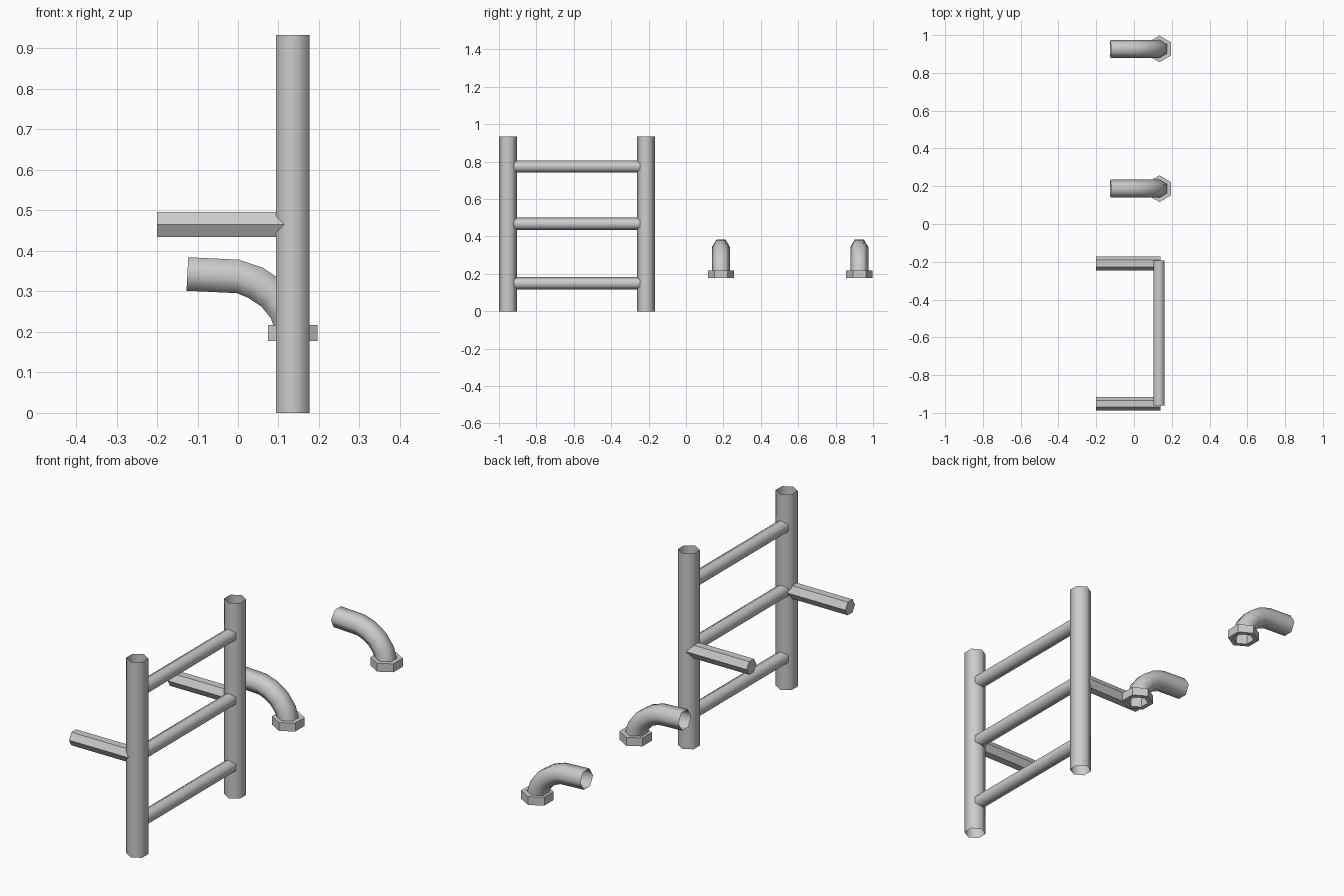
import bpy, bmesh
from math import cos, sin, radians, pi
from mathutils import Vector

if "Cube" in bpy.data.objects:
    bpy.data.objects.remove(bpy.data.objects["Cube"])

X, Y, Z = Vector((1, 0, 0)), Vector((0, 1, 0)), Vector((0, 0, 1))


def loft(name, rings, smooth=True, caps=False, closed=False):
    """Hexagonal skin; each ring = (centre, corner axis, flat axis, radius)."""
    bm = bmesh.new()
    loops = []
    for c, corner, flat, r in rings:
        loops.append([bm.verts.new(Vector(c) + r * (cos(i * pi / 3) * corner + sin(i * pi / 3) * flat))
                      for i in range(6)])
    pairs = list(zip(loops, loops[1:]))
    if closed:
        pairs.append((loops[-1], loops[0]))
    for a, b in pairs:
        for i in range(6):
            j = (i + 1) % 6
            bm.faces.new((a[i], a[j], b[j], b[i]))
    if caps:
        bm.faces.new(loops[0])
        bm.faces.new(loops[-1])
    bmesh.ops.recalc_face_normals(bm, faces=bm.faces)
    # open tubes: make sure the skin faces away from its first ring centre
    if not caps and not closed:
        bm.faces.ensure_lookup_table()
        f = bm.faces[0]
        f.normal_update()
        mid = (Vector(rings[0][0]) + Vector(rings[1][0])) / 2
        if f.normal.dot(f.calc_center_median() - mid) < 0:
            bmesh.ops.reverse_faces(bm, faces=bm.faces)
    for f in bm.faces:
        f.smooth = smooth
    mesh = bpy.data.meshes.new(name)
    bm.to_mesh(mesh)
    bm.free()
    obj = bpy.data.objects.new(name, mesh)
    bpy.context.collection.objects.link(obj)
    return obj


PX = 0.135  # common x of posts, rungs and flanges

# upright posts with wall stubs
for side, y, stub_y in (("front", -0.952, -0.952), ("back", -0.214, -0.209)):
    loft(side + "_post", [((PX, y, z), Y, X, 0.048) for z in (0, 0.933)])
    loft(side + "_wall_stub", [((x, stub_y, 0.465), Y, Z, 0.036) for x in (-0.2, 0.14)],
         smooth=False, caps=True)

# rungs
for n, z in enumerate((0.149, 0.467, 0.774), 1):
    loft(f"rung_{n}", [((PX - 0.002, y, z), Z, X, 0.033) for y in (-0.962, -0.193)])

# curved pipes with hexagonal flanges: x, z, heading below horizontal
bend = [(-0.125, 0.343, 3), (0, 0.337, 4), (0.044, 0.321, 26), (0.087, 0.292, 45),
        (0.119, 0.25, 67), (PX, 0.2, 88), (PX, 0.178, 90)]
for n, y in enumerate((0.187, 0.927), 1):
    rings = []
    for x, z, deg in bend:
        a = radians(deg)
        rings.append(((x, y, z), Y, Vector((sin(a), 0, cos(a))), 0.0478))
    loft(f"bent_pipe_{n}", rings)
    loft(f"pipe_flange_{n}", [((PX, y, z), Y, X, r) for z, r in
         ((0.217, 0.047), (0.217, 0.0705), (0.177, 0.0705), (0.177, 0.047))],
         smooth=False, closed=True)
